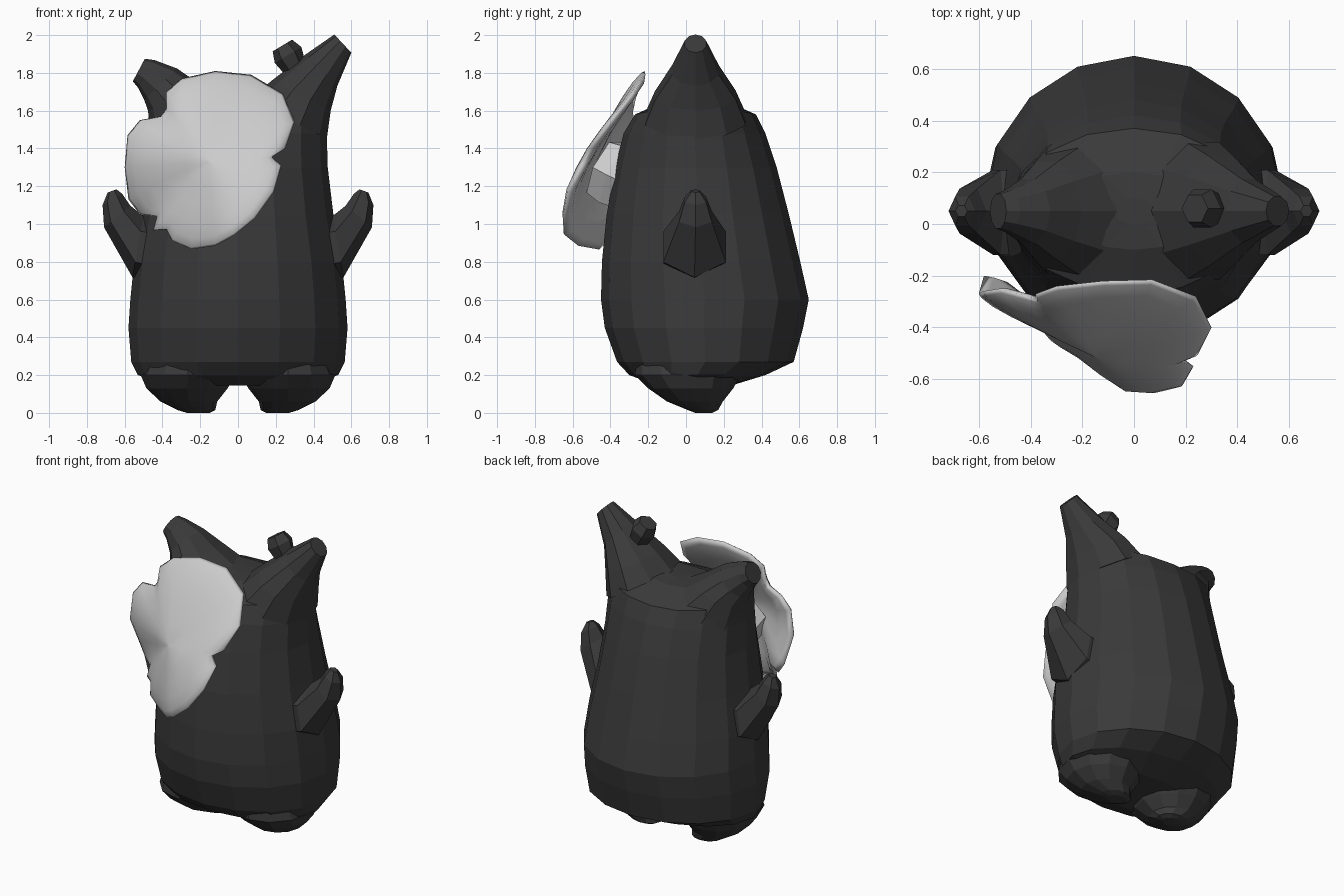
import bpy, bmesh, math
from mathutils import Vector


def material(name, v):
    m = bpy.data.materials.new(name)
    m.diffuse_color = (v, v, v, 1)
    return m


DARK = material("charcoal", 0.042)
PALE = material("pale grey", 0.6)


def loft(name, rings, mat, smooth=False):
    """Skin a list of equal-sized vertex rings and cap both ends."""
    bm = bmesh.new()
    rows = [[bm.verts.new(p) for p in r] for r in rings]
    n = len(rows[0])
    for a, b in zip(rows, rows[1:]):
        for i in range(n):
            j = (i + 1) % n
            bm.faces.new((a[i], a[j], b[j], b[i]))
    bm.faces.new(rows[0][::-1])
    bm.faces.new(rows[-1])
    bmesh.ops.recalc_face_normals(bm, faces=bm.faces)
    for f in bm.faces:
        f.smooth = smooth
    me = bpy.data.meshes.new(name)
    bm.to_mesh(me)
    bm.free()
    me.materials.append(mat)
    ob = bpy.data.objects.new(name, me)
    bpy.context.collection.objects.link(ob)
    return ob


def flat_ring(z, cx, rx, y0, y1, n=16, lift=0.0):
    """Horizontal oval; lift raises its left and right ends."""
    out = []
    for i in range(n):
        a = 2 * math.pi * i / n
        c = math.cos(a)
        out.append(Vector((cx + rx * c, (y0 + y1) / 2 + (y1 - y0) / 2 * math.sin(a),
                           z + lift * c * c)))
    return out


def limb_ring(x, y, z, deg, ry, rn, n, side=1):
    """Oval across an axis that lies in the xz plane at an angle deg from +x."""
    t = math.radians(deg)
    out = []
    for i in range(n):
        a = 2 * math.pi * i / n
        u = rn * math.cos(a)
        out.append(Vector((side * (x - math.sin(t) * u), y + ry * math.sin(a),
                           z + math.cos(t) * u)))
    return out


# body: z, half width, front y, back y, lift of the sides
BODY = [(0.145, 0.36, -0.15, 0.24, 0), (0.20, 0.53, -0.30, 0.42, 0),
        (0.27, 0.565, -0.365, 0.57, 0), (0.45, 0.58, -0.43, 0.62, 0),
        (0.60, 0.57, -0.45, 0.65, 0), (0.80, 0.55, -0.445, 0.605, 0),
        (1.05, 0.505, -0.42, 0.545, 0), (1.30, 0.475, -0.375, 0.48, 0),
        (1.48, 0.47, -0.33, 0.42, 0), (1.58, 0.475, -0.27, 0.37, 0.04),
        (1.655, 0.28, -0.10, 0.20, 0.04), (1.665, 0.08, 0.00, 0.10, 0)]
loft("body", [flat_ring(z, 0, rx, a, b, lift=l) for z, rx, a, b, l in BODY], DARK)

# ears: the right one tall, the left one lower and turned outwards
loft("tall_ear", [limb_ring(0.265, 0.05, 1.555, 63, 0.28, 0.23, 10),
                  limb_ring(0.335, 0.05, 1.68, 63, 0.225, 0.175, 10),
                  limb_ring(0.4425, 0.05, 1.815, 45, 0.13, 0.118, 10),
                  limb_ring(0.555, 0.05, 1.955, 43, 0.06, 0.066, 10)], DARK)
loft("short_ear", [limb_ring(0.26, 0.05, 1.555, 63, 0.27, 0.23, 10, -1),
                   limb_ring(0.338, 0.05, 1.67, 63, 0.20, 0.155, 10, -1),
                   limb_ring(0.41, 0.05, 1.74, 46, 0.13, 0.12, 10, -1),
                   limb_ring(0.485, 0.05, 1.795, 32, 0.085, 0.085, 10, -1),
                   limb_ring(0.525, 0.05, 1.815, 28, 0.07, 0.068, 10, -1)], DARK)

# small knob on the slope of the tall ear
loft("ear_knob", [limb_ring(0.31, 0.06, 1.81, 121, 0.06, 0.06, 6),
                  limb_ring(0.265, 0.06, 1.895, 121, 0.085, 0.082, 6),
                  limb_ring(0.235, 0.06, 1.945, 121, 0.06, 0.06, 6)], DARK)

for side, label in ((1, "right"), (-1, "left")):
    # stubby raised arms
    loft(label + "_arm", [limb_ring(0.42, 0.045, 0.86, 10, 0.19, 0.17, 6, side),
                          limb_ring(0.53, 0.045, 0.88, 10, 0.19, 0.165, 6, side),
                          limb_ring(0.64, 0.05, 1.04, 50, 0.10, 0.09, 6, side),
                          limb_ring(0.665, 0.05, 1.13, 60, 0.065, 0.06, 6, side),
                          limb_ring(0.667, 0.05, 1.175, 70, 0.025, 0.025, 6, side)], DARK)
    # rounded feet swelling out of the underside
    FEET = [(0.34, 0.26, 0.20, -0.26, 0.26), (0.20, 0.265, 0.25, -0.27, 0.29),
            (0.13, 0.27, 0.215, -0.20, 0.25), (0.06, 0.26, 0.15, -0.10, 0.195),
            (0.015, 0.22, 0.10, 0.01, 0.17), (0.00, 0.21, 0.06, 0.05, 0.14)]
    loft(label + "_foot", [flat_ring(z, side * cx, rx, a, b, n=12)
                           for z, cx, rx, a, b in FEET], DARK)

# mask: lobed, notched outline, bulged forward and left hollow behind
EDGE = [(-.12, -.22, 1.81), (.07, -.215, 1.79), (.24, -.28, 1.69), (.30, -.40, 1.54),
        (.25, -.50, 1.40), (.18, -.52, 1.355), (.23, -.55, 1.31), (.19, -.62, 1.17),
        (.09, -.645, 1.03), (-.02, -.64, .94), (-.12, -.57, .885), (-.25, -.46, .865),
        (-.35, -.41, .91), (-.38, -.36, .97), (-.45, -.30, .965), (-.43, -.29, 1.04),
        (-.52, -.22, 1.05), (-.58, -.20, 1.13), (-.60, -.27, 1.30), (-.585, -.26, 1.47),
        (-.52, -.25, 1.55), (-.41, -.28, 1.57), (-.38, -.29, 1.61), (-.38, -.27, 1.70),
        (-.30, -.24, 1.77)]
MID = Vector((-0.15, -0.43, 1.33))
EDGE = [Vector(p) for p in EDGE]
SOFT = EDGE
for _ in range(4):
    SOFT = [(SOFT[i - 1] + 2 * SOFT[i] + SOFT[(i + 1) % len(SOFT)]) / 4 for i in range(len(SOFT))]


def mask_ring(s, push):
    """Scaled outline; notches fade and the shell bulges towards the middle."""
    out = []
    for p, q in zip(EDGE, SOFT):
        v = MID + (q.lerp(p, s * s) - MID) * s
        v.y -= 0.085 * (1 - s * s) + push
        out.append(v)
    return out


loft("mask", [mask_ring(s, d) for s, d in
              ((0.02, -0.04), (0.4, -0.04), (0.7, -0.04), (0.92, -0.03), (1.0, 0.0),
               (0.98, 0.01), (0.9, 0.02), (0.75, 0.02), (0.55, 0.012), (0.3, 0.004),
               (0.02, 0.0))], PALE, smooth=True)

# six-sided mount joining the mask to the body
axis = Vector((-0.33, -1, 0.5)).normalized()
turn = axis.to_track_quat('Z', 'Y')


def mount_ring(d, r):
    c = Vector((-0.15, -0.44, 1.30)) + axis * d
    return [c + turn @ Vector((r * math.cos(k * math.pi / 3), r * math.sin(k * math.pi / 3), 0))
            for k in range(6)]


loft("mask_mount", [mount_ring(0.0, 0.17), mount_ring(-0.09, 0.19), mount_ring(-0.22, 0.17)], PALE)
